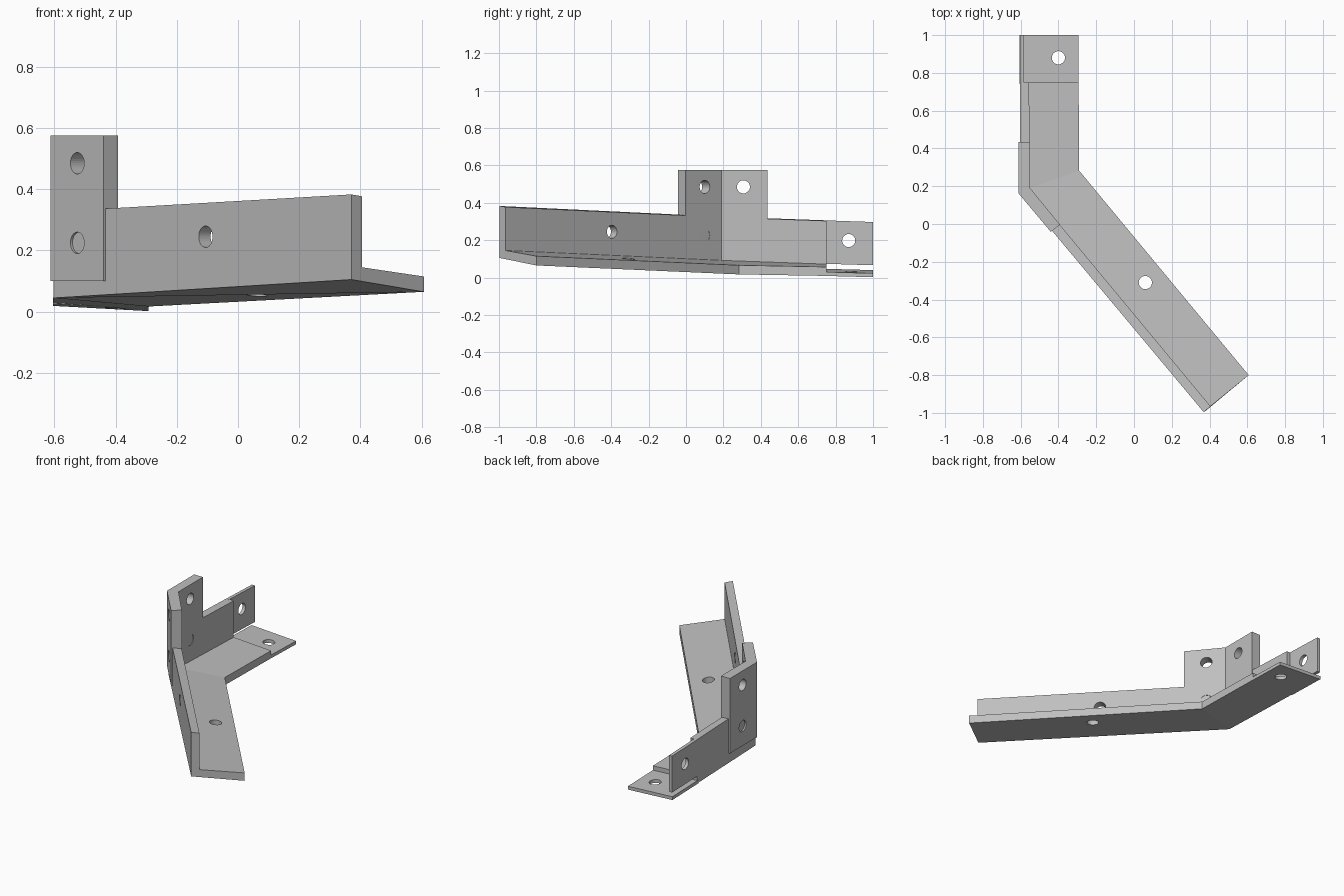
import bpy, bmesh, math
from mathutils import Vector

old = bpy.data.objects.get("Cube")
if old:
    bpy.data.objects.remove(old, do_unlink=True)

grey = bpy.data.materials.new("plain grey")
grey.use_nodes = True
GREY = (0.52, 0.52, 0.52, 1)
grey.diffuse_color = GREY
grey.node_tree.nodes["Principled BSDF"].inputs["Base Color"].default_value = GREY


def loft(name, sections):
    """Solid skinned through matching closed cross-sections."""
    bm = bmesh.new()
    rings = [[bm.verts.new(p) for p in s] for s in sections]
    for a, b in zip(rings, rings[1:]):
        for i in range(len(a)):
            j = (i + 1) % len(a)
            bm.faces.new((a[i], a[j], b[j], b[i]))
    bm.faces.new(rings[0])
    bm.faces.new(rings[-1])
    bmesh.ops.recalc_face_normals(bm, faces=bm.faces)
    mesh = bpy.data.meshes.new(name)
    bm.to_mesh(mesh)
    bm.free()
    mesh.materials.append(grey)
    obj = bpy.data.objects.new(name, mesh)
    bpy.context.collection.objects.link(obj)
    return obj


def drill(obj, centre, axis, radius=0.035, depth=0.3):
    """Cut a round hole through a part and discard the cutter."""
    rot = Vector(axis).to_track_quat('Z', 'Y').to_euler()
    bpy.ops.mesh.primitive_cylinder_add(vertices=32, radius=radius, depth=depth,
                                        location=centre, rotation=rot)
    cutter = bpy.context.object
    cutter.hide_render = True
    cutter.data.materials.append(grey)
    mod = obj.modifiers.new("hole", 'BOOLEAN')
    mod.operation, mod.solver, mod.object = 'DIFFERENCE', 'EXACT', cutter
    bpy.context.view_layer.objects.active = obj
    bpy.ops.object.modifier_apply(modifier=mod.name)
    bpy.data.objects.remove(cutter, do_unlink=True)


def angle_section(outer, inner, tip, z):
    """L-shaped section: plan points of wall faces and flange tip, six heights."""
    plan = (outer, tip, tip, inner, inner, outer)
    return [(p[0], p[1], h) for p, h in zip(plan, z)]


# Bent angle bar: sloping wall and flange
bar = loft("angle_bar", [
    angle_section((0.37, -0.997), (0.405, -0.965), (0.607, -0.80),
                  (0.105, 0.065, 0.115, 0.145, 0.377, 0.383)),
    angle_section((-0.602, 0.165), (-0.553, 0.189), (-0.291, 0.283),
                  (0.045, 0.017, 0.066, 0.092, 0.323, 0.327)),
    angle_section((-0.603, 0.75), (-0.555, 0.75), (-0.293, 0.75),
                  (0.028, 0.009, 0.057, 0.072, 0.303, 0.306)),
])

# Thin lap tabs at the back end, with a slot between them
wall_tab = loft("wall_tab", [
    [(-0.603, y, lo), (-0.582, y, lo), (-0.582, y, hi), (-0.603, y, hi)]
    for y, lo, hi in ((0.74, 0.074, 0.306), (1.0, 0.066, 0.297))])
flange_tab = loft("flange_tab", [
    [(-0.605, y, z + 0.017), (-0.293, y, z),
     (-0.293, y, z + 0.021), (-0.605, y, z + 0.038)]
    for y, z in ((0.74, 0.009), (1.0, 0.002))])

# Upright corner plate wrapping the bend
outline = [(-0.612, 0.435), (-0.612, 0.163), (-0.44, -0.042),
           (-0.392, -0.003), (-0.55, 0.19), (-0.55, 0.435)]
plate = loft("corner_plate", [[(x, y, z) for x, y in outline] for z in (0.1, 0.575)])

# Bolt holes
bend = math.radians(50)
skew = (math.sin(bend), math.cos(bend), 0)
drill(bar, (-0.09, -0.415, 0.245), skew)
drill(bar, (0.06, -0.31, 0.07), (0, 0, 1))
drill(wall_tab, (-0.59, 0.87, 0.198), (1, 0, 0))
drill(flange_tab, (-0.4, 0.88, 0.02), (0, 0, 1))
for z in (0.225, 0.485):
    drill(plate, (-0.498, 0.082, z), skew, depth=0.2)
    drill(plate, (-0.58, 0.307, z), (1, 0, 0), depth=0.2)
